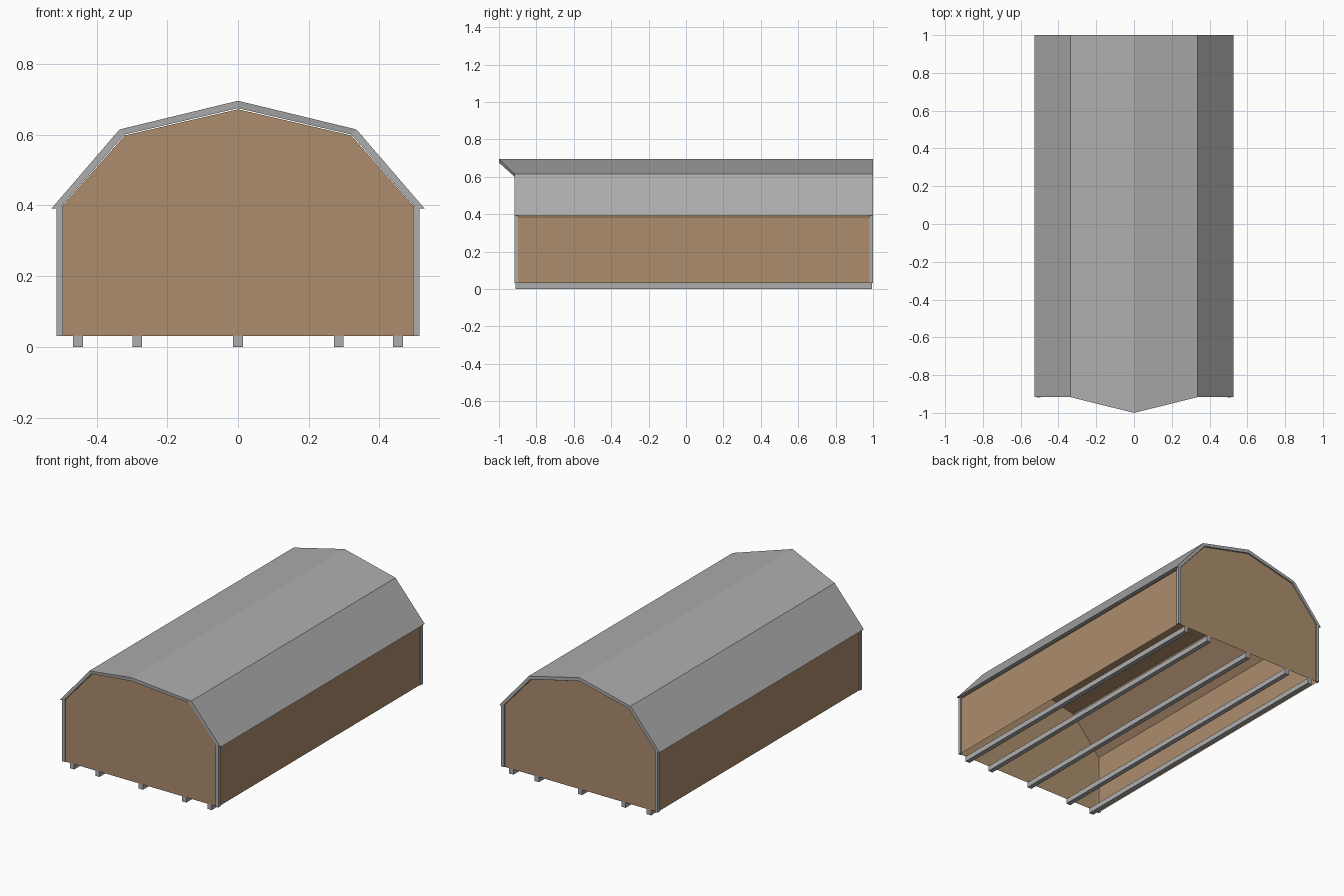
import bpy, bmesh

if "Cube" in bpy.data.objects:
    bpy.data.objects.remove(bpy.data.objects["Cube"])


def material(name, rgb):
    m = bpy.data.materials.new(name)
    m.diffuse_color = (*rgb, 1)
    m.use_nodes = True
    m.node_tree.nodes["Principled BSDF"].inputs["Base Color"].default_value = m.diffuse_color
    return m


GRAY = material("metal gray", (0.42, 0.42, 0.42))
BROWN = material("wood brown", (0.41, 0.265, 0.15))


def finish(name, bm, mat):
    bmesh.ops.recalc_face_normals(bm, faces=bm.faces)
    me = bpy.data.meshes.new(name)
    bm.to_mesh(me)
    bm.free()
    me.materials.append(mat)
    ob = bpy.data.objects.new(name, me)
    bpy.context.collection.objects.link(ob)
    return ob


def mirrored(half):
    """Half profile from the ridge outward -> full profile left to right."""
    return [(-x, z) for x, z in reversed(half[1:])] + half


def prism(name, points, axis, lo, hi, mat):
    """Closed polygon extruded along y or z."""
    place = (lambda p, t: (p[0], t, p[1])) if axis == "y" else (lambda p, t: (p[0], p[1], t))
    bm = bmesh.new()
    a = [bm.verts.new(place(p, lo)) for p in points]
    b = [bm.verts.new(place(p, hi)) for p in points]
    bm.faces.new(a)
    bm.faces.new(b)
    for i in range(len(points)):
        j = (i + 1) % len(points)
        bm.faces.new((a[i], a[j], b[j], b[i]))
    return finish(name, bm, mat)


FRONT, BACK = -0.912, 0.994
WALL = 0.508

# Barn shell: gambrel profile, open underneath
shell_profile = mirrored([(0, 0.672), (0.32, 0.598), (WALL, 0.385), (WALL, 0.031)])
shell = prism("barn_shell", shell_profile, "y", FRONT, BACK, BROWN)
bm = bmesh.new()
bm.from_mesh(shell.data)
floor = [f for f in bm.faces if f.normal.z < -0.9]
bmesh.ops.delete(bm, geom=floor, context="FACES_ONLY")
bm.to_mesh(shell.data)
bm.free()

# Roof slab with pointed hood at the front ridge
outer = mirrored([(0, 0.696), (0.335, 0.615), (0.527, 0.392)])
inner = mirrored([(0, 0.675), (0.321, 0.6005), (0.504, 0.392)])
front_y = [-0.917, -0.917, -1.0, -0.917, -0.917]
bm = bmesh.new()
rows = []
for profile in (outer, inner):
    for ys in (front_y, [1.0] * 5):
        rows.append([bm.verts.new((x, y, z)) for (x, z), y in zip(profile, ys)])
of, ob_, nf, nb = rows
for i in range(4):
    for r, s in ((of, ob_), (nf, nb), (of, nf), (ob_, nb)):
        bm.faces.new((r[i], r[i + 1], s[i + 1], s[i]))
for i in (0, 4):
    bm.faces.new((of[i], ob_[i], nb[i], nf[i]))
finish("roof", bm, GRAY)

# L-shaped corner trims
T, LEG = 0.006, 0.013
for sx, side in ((-1, "left"), (1, "right")):
    for y, sy, end in ((FRONT, -1, "front"), (BACK, 1, "back")):
        ell = [(0, 0), (0, -LEG), (T, -LEG), (T, T), (-LEG, T), (-LEG, 0)]
        pts = [(sx * (WALL + u), y + sy * v) for u, v in ell]
        prism(f"corner_trim_{end}_{side}", pts, "z", 0.031, 0.397, GRAY)

# Floor runners
for i, x in enumerate((-0.452, -0.285, 0, 0.285, 0.452)):
    w = 0.014
    prism(f"runner_{i + 1}", [(x - w, 0), (x + w, 0), (x + w, 0.031), (x - w, 0.031)],
          "y", FRONT, BACK, GRAY)
